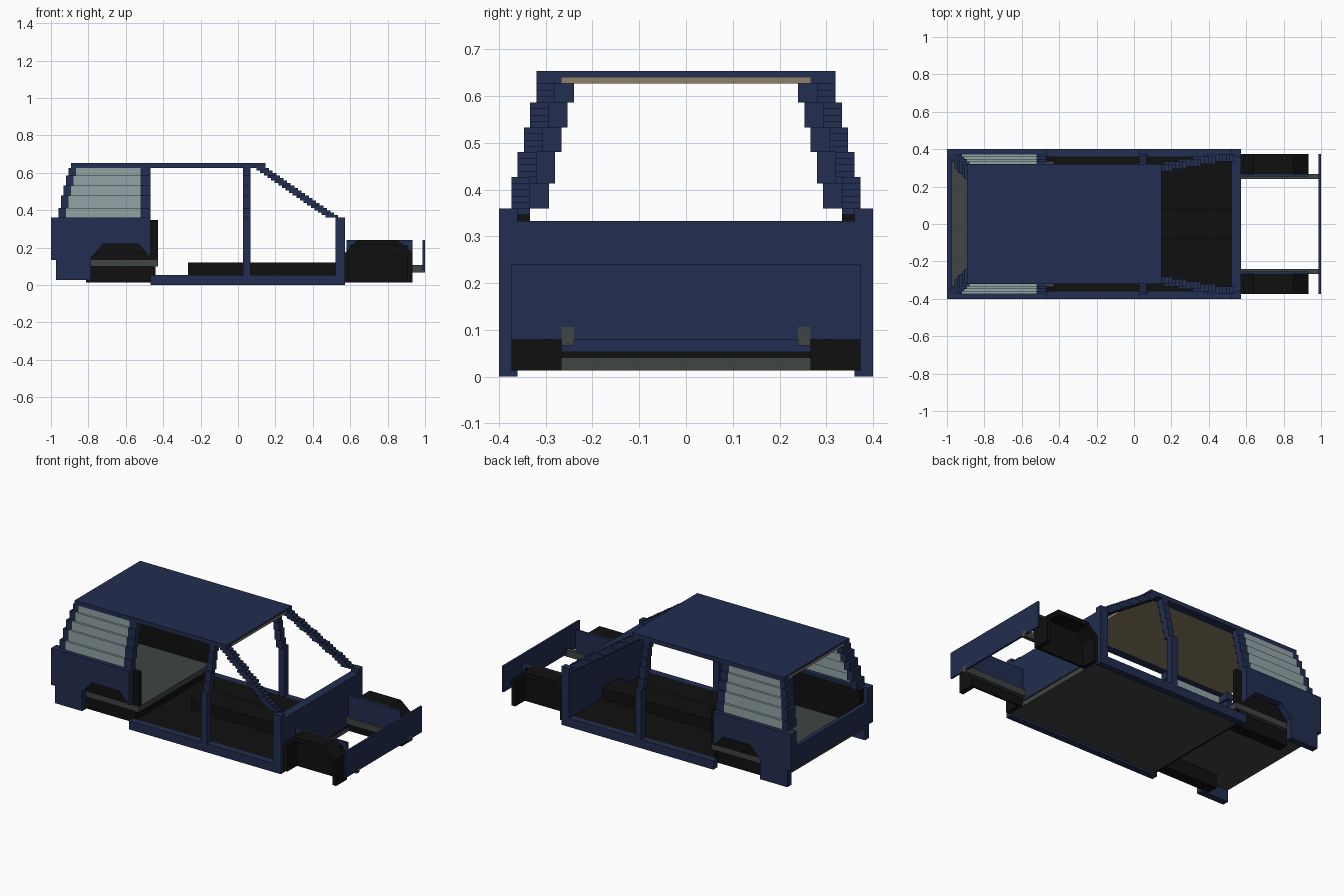
import bpy, bmesh
from mathutils import Matrix, Vector

if "Cube" in bpy.data.objects:
    bpy.data.objects.remove(bpy.data.objects["Cube"])

U = 1 / 75  # block size


def material(name, rgb):
    m = bpy.data.materials.new(name)
    m.use_nodes = True
    color = (*rgb, 1)
    m.diffuse_color = color
    m.node_tree.nodes["Principled BSDF"].inputs["Base Color"].default_value = color
    return m


BLUE = material("navy paint", (0.016, 0.027, 0.08))
BLACK = material("black lining", (0.005, 0.005, 0.005))
GRAY = material("bare metal", (0.05, 0.058, 0.054))
GLASS = material("pale glass", (0.29, 0.37, 0.38))
TAN = material("tan headliner", (0.27, 0.22, 0.13))


def finish(name, bm, mat, mirror):
    # Mirrored copies go to the other side of the car
    if mirror:
        ret = bmesh.ops.duplicate(bm, geom=bm.verts[:] + bm.edges[:] + bm.faces[:])
        verts = [g for g in ret["geom"] if isinstance(g, bmesh.types.BMVert)]
        bmesh.ops.scale(bm, vec=(1, -1, 1), verts=verts)
    bmesh.ops.scale(bm, vec=(U, U, U), verts=bm.verts)
    bmesh.ops.recalc_face_normals(bm, faces=bm.faces)
    me = bpy.data.meshes.new(name)
    bm.to_mesh(me)
    bm.free()
    me.materials.append(mat)
    ob = bpy.data.objects.new(name, me)
    bpy.context.collection.objects.link(ob)
    return ob


def boxes(name, mat, items, mirror=False):
    bm = bmesh.new()
    for x0, x1, y0, y1, z0, z1 in items:
        mid = Vector((x0 + x1, y0 + y1, z0 + z1)) / 2
        size = Matrix.Diagonal((x1 - x0, y1 - y0, z1 - z0, 1))
        bmesh.ops.create_cube(bm, size=1, matrix=Matrix.Translation(mid) @ size)
    return finish(name, bm, mat, mirror)


def prism(name, mat, profile, y0, y1):
    bm = bmesh.new()
    face = bm.faces.new([bm.verts.new((x, y0, z)) for x, z in profile])
    ret = bmesh.ops.extrude_face_region(bm, geom=[face])
    verts = [g for g in ret["geom"] if isinstance(g, bmesh.types.BMVert)]
    bmesh.ops.translate(bm, vec=(0, y1 - y0, 0), verts=verts)
    if face.is_valid is False or len(bm.faces) < len(profile) + 2:
        bm.faces.new([v for v in bm.verts if v not in verts])
    return finish(name, bm, mat, True)


# Leaning levels of the cabin: (index, bottom, top)
LEVELS = list(enumerate(zip((27, 31, 36, 40, 44), (31, 36, 40, 44, 47))))

# Roof
boxes("roof", BLUE, [(-67, 11, -24, 24, 48, 49)])
boxes("roof_rail", BLUE, [(-67, 11, 20, 24, 47, 48)], True)
boxes("headliner", TAN, [(-67, 11, -20, 20, 47, 48)])

# Pillars and side glass
boxes("middle_pillar", BLUE, [(2, 5, 27, 30, 4, 27)]
      + [(2, 5, 25 - k, 28 - k, a, b) for k, (a, b) in LEVELS], True)
boxes("rear_door_pillar", BLUE,
      [(-39, -35, 25 - k, 28 - k, a, b) for k, (a, b) in LEVELS], True)
boxes("tail_pillar", BLUE,
      [(-72 + k, -69 + k, 22 - k, 28 - k, a, b) for k, (a, b) in LEVELS], True)
boxes("rear_side_glass", GLASS,
      [(-69 + k, -39, 27 - k, 28 - k, a, b) for k, (a, b) in LEVELS], True)
boxes("windscreen_pillar", BLUE,
      [(35 - 1.45 * i, 40 - 1.45 * i, 25 - i // 4.2, 28 - i // 4.2, 27 + i, 28 + i)
       for i in range(20)], True)

# Firewall, corner posts and sills
boxes("firewall", BLUE, [(39, 43, -27, 27, 4, 25)])
boxes("front_post", BLUE, [(39, 43, 27, 30, 4, 27), (39, 43, 26, 28, 24, 25)], True)
boxes("side_sill", BLUE, [(-35, 43, 27, 30, 0, 4)], True)

# Floors
boxes("main_floor", GRAY, [(-33, 43, -27, 27, 1, 3)])
boxes("carpet", BLACK, [(-33, 43, -27, 27, 3, 4)])
boxes("centre_tunnel", BLACK, [(-20, 39, -6, 6, 4, 9)])
boxes("rear_floor", GRAY, [(-73, -32, -27, 27, 7.5, 10)])
boxes("floor_riser", BLACK, [(-34, -33, -27, 27, 1, 7.5)])

# Rear quarter with wheel arch
prism("rear_quarter", BLUE,
      [(-73, 2), (-59, 2), (-59, 11), (-54, 16.5), (-40, 16.5), (-35, 11),
       (-35, 27), (-73, 27)], 27, 30)
boxes("rear_quarter_ledge", BLUE, [(-73, -35, 25, 27, 26, 27)], True)
boxes("rear_lining", BLACK, [(-72, -32, 25, 27, 10, 26)], True)
boxes("rear_wheel_box", BLACK, [(-61, -34, 20, 25, 1, 7.5)], True)
boxes("tail_post", BLUE, [(-75, -73, 26, 30, 10, 27)], True)
boxes("tail_panel", BLUE, [(-75, -73, -26, 26, 10, 20)])

# Front wheel wells, rails and nose
prism("front_wheel_well", BLACK,
      [(43, 1), (43, 13), (48, 18), (64, 18), (70, 13), (70, 1),
       (68, 1), (68, 12), (63, 16), (49, 16), (45, 12), (45, 1)], 20, 28)
boxes("front_well_wall", BLACK, [(45, 68, 20, 21, 1, 16)], True)
boxes("inner_fender", BLUE, [(43.5, 70, 19, 20, 8, 18)], True)
boxes("front_rail", GRAY, [(43, 75, 18, 20, 5, 8)], True)
boxes("nose_panel", BLUE, [(74, 74.9, -28, 28, 6, 18)])
